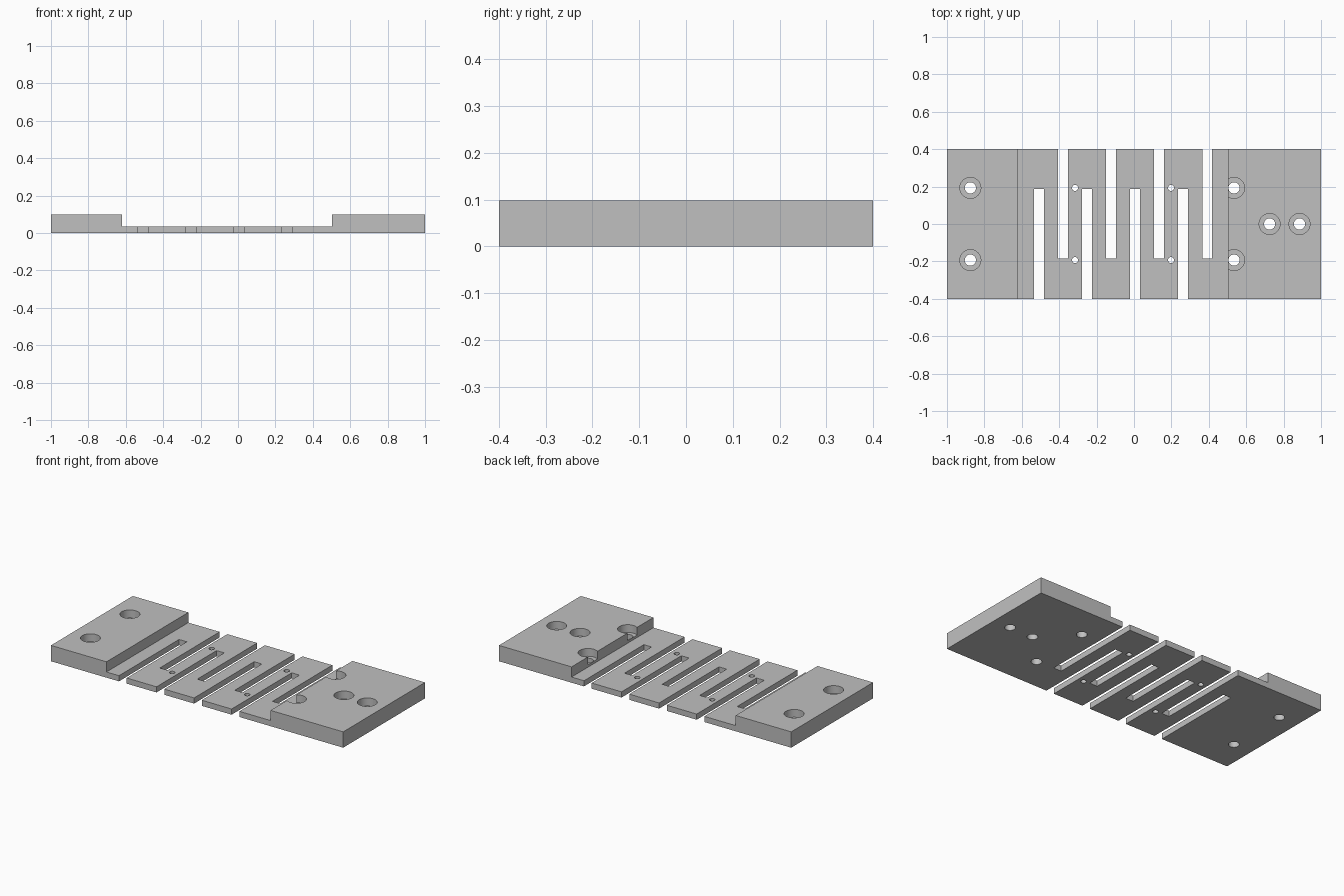
import bpy, bmesh
from mathutils import Matrix, Vector

if "Cube" in bpy.data.objects:
    bpy.data.objects.remove(bpy.data.objects["Cube"])

HALF_Y, TOP, WEB = 0.4, 0.098, 0.035
STEP_LEFT, STEP_RIGHT = -0.62, 0.503
ROW = 0.193          # distance of hole rows from the centre line

grey = bpy.data.materials.new("plain grey")
grey.use_nodes = True
colour = (0.53, 0.53, 0.53, 1)
grey.diffuse_color = colour
grey.node_tree.nodes["Principled BSDF"].inputs["Base Color"].default_value = colour


def make_object(name, bm):
    bmesh.ops.recalc_face_normals(bm, faces=bm.faces)
    mesh = bpy.data.meshes.new(name)
    bm.to_mesh(mesh)
    bm.free()
    obj = bpy.data.objects.new(name, mesh)
    bpy.context.collection.objects.link(obj)
    return obj


def add_box(bm, x, y0, y1, width):
    centre = Vector((x, (y0 + y1) / 2, 0))
    bmesh.ops.create_cube(bm, size=1, matrix=Matrix.Translation(centre)
                          @ Matrix.Diagonal((width, y1 - y0, 0.5, 1)))


def add_cylinder(bm, x, y, radius, z0, z1):
    bmesh.ops.create_cone(bm, cap_ends=True, segments=48, radius1=radius,
                          radius2=radius, depth=z1 - z0,
                          matrix=Matrix.Translation((x, y, (z0 + z1) / 2)))


def cut(target, name, bm):
    cutter = make_object(name, bm)
    cutter.hide_render = True
    mod = target.modifiers.new(name, "BOOLEAN")
    mod.operation, mod.solver, mod.object = "DIFFERENCE", "EXACT", cutter
    bpy.context.view_layer.objects.active = target
    bpy.ops.object.modifier_apply(modifier=name)
    bpy.data.objects.remove(cutter)


# Stepped plate: two thick end blocks joined by a thin web
bm = bmesh.new()
profile = [(-1, 0), (1, 0), (1, TOP), (STEP_RIGHT, TOP), (STEP_RIGHT, WEB),
           (STEP_LEFT, WEB), (STEP_LEFT, TOP), (-1, TOP)]
face = bm.faces.new([bm.verts.new((x, -HALF_Y, z)) for x, z in profile])
side = bmesh.ops.extrude_face_region(bm, geom=[face])
bmesh.ops.translate(bm, vec=(0, 2 * HALF_Y, 0),
                    verts=[v for v in side["geom"] if isinstance(v, bmesh.types.BMVert)])
plate = make_object("flexure_plate", bm)
plate.data.materials.append(grey)

# Alternating slots, open to the front and to the back
bm = bmesh.new()
for i in range(4):
    x = -0.508 + 0.257 * i
    add_box(bm, x, -0.5, 0.187, 0.053)
    add_box(bm, x + 0.1285, -0.185, 0.5, 0.053)
cut(plate, "slots", bm)

# Through holes: bolt holes in the blocks, pin holes in the web
bolts = [(x, s * ROW) for x in (-0.875, 0.535) for s in (-1, 1)]
bolts += [(0.725, 0), (0.885, 0)]
bm = bmesh.new()
for x, y in bolts:
    add_cylinder(bm, x, y, 0.03, -0.1, 0.2)
for x in (-0.315, 0.198):
    for s in (-1, 1):
        add_cylinder(bm, x, s * ROW, 0.016, -0.1, 0.2)
cut(plate, "holes", bm)

# Counterbores for the bolt heads
bm = bmesh.new()
for x, y in bolts:
    add_cylinder(bm, x, y, 0.056, 0.05, 0.2)
cut(plate, "counterbores", bm)

bpy.ops.object.select_all(action="DESELECT")
plate.select_set(True)
bpy.context.view_layer.objects.active = plate
bpy.ops.object.shade_smooth_by_angle()
